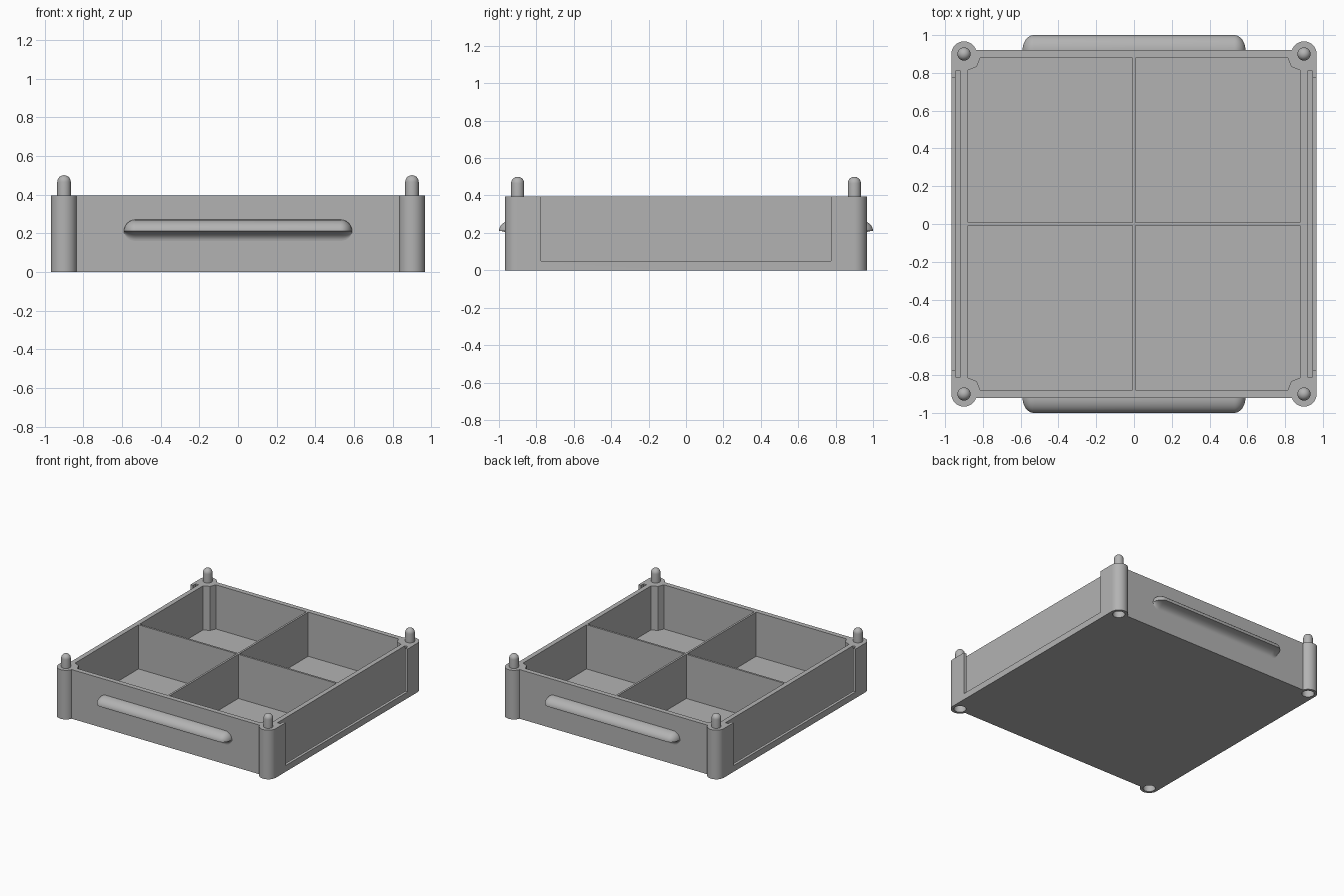
import bpy, bmesh
from math import sin, cos, pi, radians, asin

if "Cube" in bpy.data.objects:
    bpy.data.objects.remove(bpy.data.objects["Cube"])

grey = bpy.data.materials.new("plain grey")
grey.use_nodes = True
grey.diffuse_color = (0.45, 0.45, 0.45, 1)
grey.node_tree.nodes["Principled BSDF"].inputs["Base Color"].default_value = (0.45, 0.45, 0.45, 1)

HEIGHT = 0.395
POST = 0.9        # post centre on both axes
RADIUS = 0.067    # post radius
WALL_Y = 0.92     # front and back wall surface
CORNERS = [(1, 1), (-1, 1), (-1, -1), (1, -1)]


def make_object(name, bm):
    bmesh.ops.recalc_face_normals(bm, faces=bm.faces)
    mesh = bpy.data.meshes.new(name)
    bm.to_mesh(mesh)
    bm.free()
    mesh.materials.append(grey)
    obj = bpy.data.objects.new(name, mesh)
    bpy.context.collection.objects.link(obj)
    return obj


def smooth(obj):
    bpy.ops.object.select_all(action="DESELECT")
    obj.select_set(True)
    bpy.context.view_layer.objects.active = obj
    bpy.ops.object.shade_smooth_by_angle(angle=radians(30))


def add_prism(bm, outline, z0, z1):
    low = [bm.verts.new((x, y, z0)) for x, y in outline]
    high = [bm.verts.new((x, y, z1)) for x, y in outline]
    bm.faces.new(low[::-1])
    bm.faces.new(high)
    for i in range(len(low)):
        j = (i + 1) % len(low)
        bm.faces.new((low[i], low[j], high[j], high[i]))


def rectangle(x0, x1, y0, y1):
    return [(x0, y0), (x1, y0), (x1, y1), (x0, y1)]


def circle(cx, cy, r, n=32):
    return [(cx + r * cos(2 * pi * i / n), cy + r * sin(2 * pi * i / n)) for i in range(n)]


def cut(target, name, prisms):
    bm = bmesh.new()
    for outline, z0, z1 in prisms:
        add_prism(bm, outline, z0, z1)
    cutter = make_object(name, bm)
    cutter.hide_render = True
    mod = target.modifiers.new(name, "BOOLEAN")
    mod.operation = "DIFFERENCE"
    mod.solver = "EXACT"
    mod.object = cutter
    bpy.context.view_layer.objects.active = target
    bpy.ops.object.modifier_apply(modifier=name)
    bpy.data.objects.remove(cutter)


# Tray body: one outline with a round post bulging at each corner
sweep = pi - asin((WALL_Y - POST) / RADIUS)
quarter = [(POST + RADIUS * cos(sweep * i / 20), POST + RADIUS * sin(sweep * i / 20))
           for i in range(21)]
outline = []
for sx, sy in CORNERS:
    part = quarter if sx * sy > 0 else quarter[::-1]
    outline += [(sx * x, sy * y) for x, y in part]
bm = bmesh.new()
add_prism(bm, outline, 0, HEIGHT)
tray = make_object("tray_body", bm)

# Four compartments, each with its outer corner faceted around the post
IN, GAP, FLOOR = 0.88, 0.008, 0.04
cell = [(GAP, GAP), (IN, GAP), (IN, 0.813), (0.833, 0.833), (0.813, IN), (GAP, IN)]
cut(tray, "compartment_cutter",
    [([(sx * x, sy * y) for x, y in cell], FLOOR, 0.6) for sx, sy in CORNERS])

# Sockets under the posts
cut(tray, "socket_cutter",
    [(circle(sx * POST, sy * POST, 0.045), -0.1, 0.11) for sx, sy in CORNERS])

# Side slots for sliding panels, and the windows that open them outward
cut(tray, "slot_cutter",
    [(rectangle(s * 0.918, s * 0.944, -0.81, 0.81), 0.02, 0.6) for s in (-1, 1)])
cut(tray, "window_cutter",
    [(rectangle(s * 0.93, s * 1.1, -0.775, 0.775), 0.05, 0.6) for s in (-1, 1)])
smooth(tray)

# Stacking pins with domed tops
PIN, TOP = 0.035, 0.5
for sx, sy in CORNERS:
    bm = bmesh.new()
    path = [(0, HEIGHT - 0.01), (PIN, HEIGHT - 0.01)]
    path += [(PIN * cos(pi / 2 * i / 8), TOP - PIN + PIN * sin(pi / 2 * i / 8)) for i in range(9)]
    verts = [bm.verts.new((r, 0, z)) for r, z in path]
    edges = [bm.edges.new(pair) for pair in zip(verts, verts[1:])]
    bmesh.ops.spin(bm, geom=verts + edges, cent=(0, 0, 0), axis=(0, 0, 1),
                   angle=2 * pi, steps=32)
    bmesh.ops.remove_doubles(bm, verts=bm.verts, dist=0.0005)
    side = ("back" if sy > 0 else "front") + ("_left" if sx > 0 else "_right")
    pin = make_object(side + "_pin", bm)
    pin.location = (sx * POST, sy * POST, 0)
    smooth(pin)

# Grip handles: rounded above, hollowed below, tapering at the ends
DEPTH, RISE, DROP, HALF, END = 0.08, 0.06, 0.05, 0.53, 0.06
N = 10
profile = [(-0.01, -DROP), (-0.01, RISE)]
profile += [(DEPTH * sin(pi / 2 * i / N), RISE * cos(pi / 2 * i / N)) for i in range(N + 1)]
profile += [(DEPTH - DEPTH * sin(pi / 2 * i / N), DROP * cos(pi / 2 * i / N) - DROP)
            for i in range(1, N + 1)]
stations = [(HALF + END * sin(pi / 2 * i / N), cos(pi / 2 * i / N)) for i in range(N + 1)]
stations = [(-x, s) for x, s in stations[::-1]] + stations
for name, turn in (("front_handle", 0), ("back_handle", pi)):
    bm = bmesh.new()
    rings = [[bm.verts.new((x, -WALL_Y - d * s, 0.21 + h * s)) for d, h in profile]
             for x, s in stations]
    for a, b in zip(rings, rings[1:]):
        for i in range(len(a)):
            j = (i + 1) % len(a)
            bm.faces.new((a[i], a[j], b[j], b[i]))
    bmesh.ops.remove_doubles(bm, verts=bm.verts, dist=0.0001)
    handle = make_object(name, bm)
    handle.rotation_euler.z = turn
    smooth(handle)
